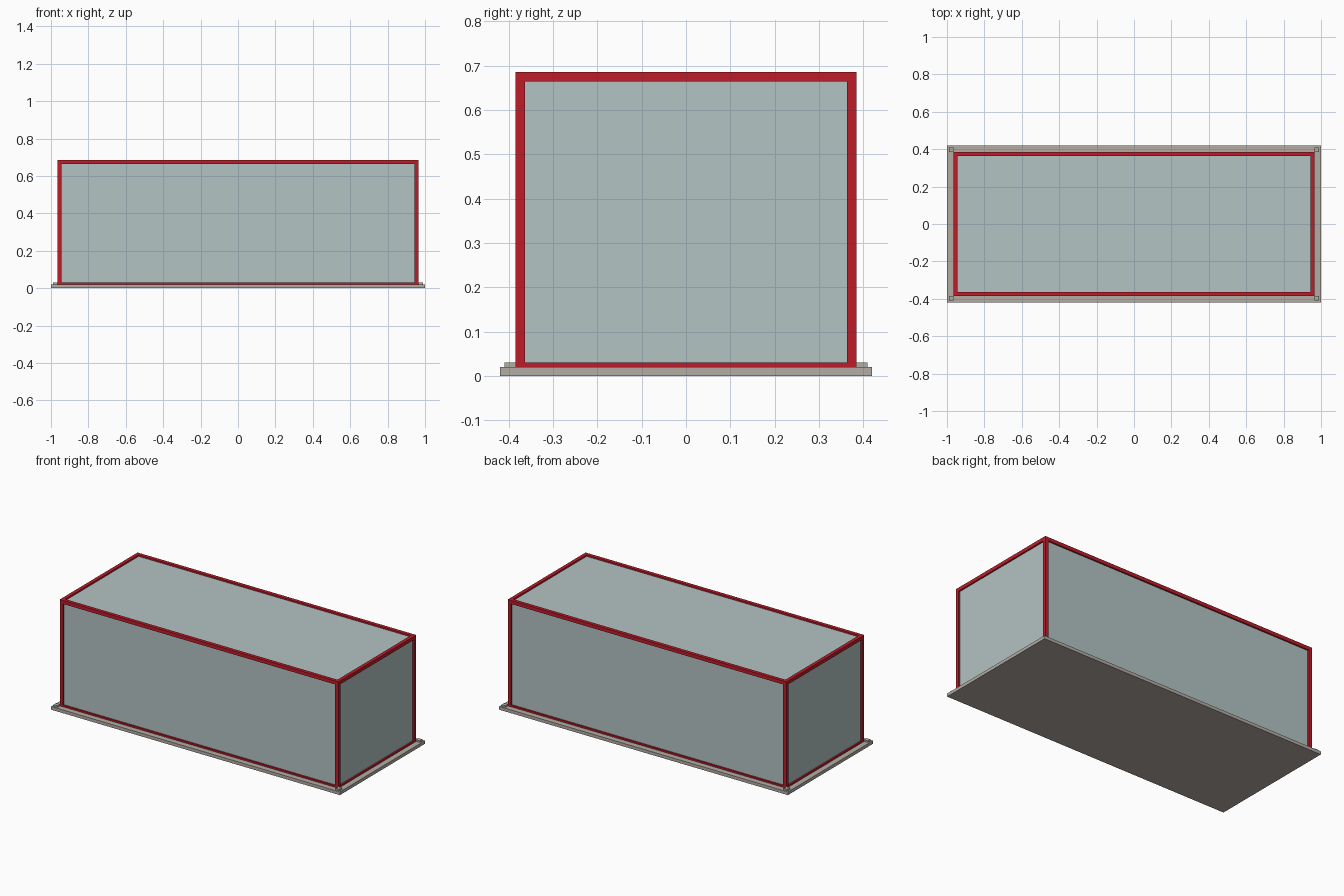
import bpy
import bmesh
from mathutils import Matrix, Vector

cube = bpy.data.objects.get("Cube")
if cube:
    bpy.data.objects.remove(cube, do_unlink=True)


def material(name, srgb):
    linear = [((c / 255 + 0.055) / 1.055) ** 2.4 for c in srgb] + [1]
    mat = bpy.data.materials.new(name)
    mat.use_nodes = True
    mat.diffuse_color = linear
    mat.node_tree.nodes["Principled BSDF"].inputs["Base Color"].default_value = linear
    return mat


RED = material("red frame", (190, 28, 42))
GLASS = material("pale glass", (180, 195, 195))
STONE = material("warm grey base", (178, 172, 165))


def box(name, low, high, mat):
    low, high = Vector(low), Vector(high)
    bm = bmesh.new()
    bmesh.ops.create_cube(bm, size=1, matrix=Matrix.Diagonal((*(high - low), 1)))
    mesh = bpy.data.meshes.new(name)
    bm.to_mesh(mesh)
    bm.free()
    mesh.materials.append(mat)
    obj = bpy.data.objects.new(name, mesh)
    obj.location = (low + high) / 2
    bpy.context.collection.objects.link(obj)
    return obj


X, Y, TOP = 0.965, 0.385, 0.686   # outer size of the frame
BAR = 0.022                       # width of a frame bar
INSET = 0.01                      # depth of the panes behind the frame
BASE, SILL = 0.02, 0.03           # top of the slab and of the lower rails

# Base slab
box("base_slab", (-1, -0.42, 0), (1, 0.42, BASE), STONE)

# Glass body, set back behind the frame
box("glass_panes", (INSET - X, INSET - Y, BASE), (X - INSET, Y - INSET, TOP - INSET), GLASS)

# Corner posts and the small foot pads beside them
for sx, side in ((-1, "right"), (1, "left")):
    for sy, end in ((-1, "front"), (1, "back")):
        cx, cy = sx * (X - BAR / 2), sy * (Y - BAR / 2)
        h = BAR / 2
        box(f"{end}_{side}_post", (cx - h, cy - h, BASE), (cx + h, cy + h, TOP), RED)
        px, py, p = sx * 0.977, sy * 0.397, 0.013
        box(f"{end}_{side}_pad", (px - p, py - p, BASE), (px + p, py + p, SILL), STONE)

# Upper and lower rails between the posts
for level, z0, z1 in (("upper", TOP - BAR, TOP), ("lower", BASE, SILL)):
    for s, end, side in ((-1, "front", "right"), (1, "back", "left")):
        y0, y1 = sorted((s * Y, s * (Y - BAR)))
        box(f"{level}_{end}_rail", (BAR - X, y0, z0), (X - BAR, y1, z1), RED)
        x0, x1 = sorted((s * X, s * (X - BAR)))
        box(f"{level}_{side}_rail", (x0, BAR - Y, z0), (x1, Y - BAR, z1), RED)
